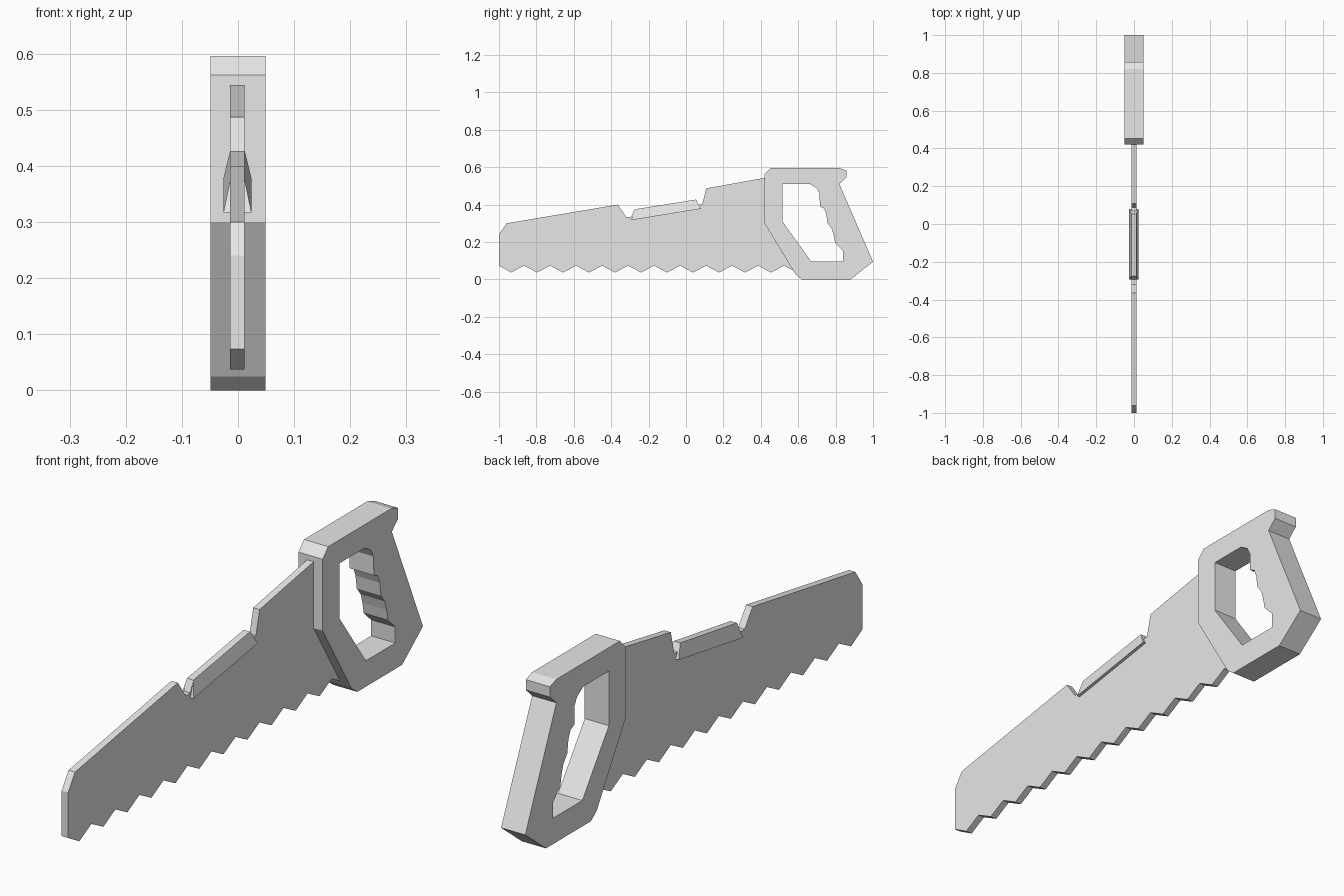
import bpy, bmesh

cube = bpy.data.objects.get("Cube")
if cube:
    bpy.data.objects.remove(cube, do_unlink=True)

grey = bpy.data.materials.new("light grey")
grey.use_nodes = True
colour = (0.8, 0.8, 0.8, 1)
grey.diffuse_color = colour
grey.node_tree.nodes["Principled BSDF"].inputs["Base Color"].default_value = colour


def slab(name, loops, half, centre=0.0, shape=None):
    """Fill side outlines (y, z), holes included, and extrude them across x."""
    bm = bmesh.new()
    edges = []
    for loop in loops:
        vs = [bm.verts.new((centre - half, y, z)) for y, z in loop]
        edges += [bm.edges.new((v, vs[i - 1])) for i, v in enumerate(vs)]
    bmesh.ops.triangle_fill(bm, edges=edges, use_beauty=True)
    side = bmesh.ops.extrude_face_region(bm, geom=bm.faces[:], use_keep_orig=True)
    moved = [g for g in side["geom"] if isinstance(g, bmesh.types.BMVert)]
    bmesh.ops.translate(bm, verts=moved, vec=(2 * half, 0, 0))
    if shape:
        shape(bm)
    bmesh.ops.recalc_face_normals(bm, faces=bm.faces[:])
    mesh = bpy.data.meshes.new(name)
    bm.to_mesh(mesh)
    bm.free()
    mesh.materials.append(grey)
    obj = bpy.data.objects.new(name, mesh)
    bpy.context.collection.objects.link(obj)
    return obj


MID = -0.001
THIN = 0.013

# Blade: stepped, notched back and a regular row of teeth
back = [(-1, 0.24), (-0.96, 0.30), (-0.365, 0.40), (-0.32, 0.335), (-0.293, 0.335),
        (-0.275, 0.375), (0.053, 0.427), (0.067, 0.40), (0.087, 0.40),
        (0.108, 0.487), (0.42, 0.543), (0.47, 0.543), (0.47, 0.28), (0.61, 0.06)]
pitch = 0.139
teeth = [(-1, 0.074)]
for i in range(11):
    low = -0.935 + i * pitch
    teeth += [(low, 0.037), (low + pitch / 2, 0.074)]
teeth.append((0.59, 0.04))
slab("blade", [back + teeth[::-1]], THIN, MID)


# Back wedge: flush with the blade on top, flared along its lower edge
def flare(bm):
    bm.verts.ensure_lookup_table()
    for y, z in wedge[:2]:
        for v in bm.verts:
            if abs(v.co.y - y) < 0.001 and abs(v.co.z - z) < 0.001:
                v.co.x = MID + (0.025 if v.co.x > MID else -0.025)


wedge = [(-0.293, 0.317), (0.08, 0.378), (0.053, 0.427), (-0.275, 0.375)]
slab("back_wedge", [wedge], THIN, MID, flare)

# Handle: thick faceted frame with a finger-grooved opening
frame = [(0.42, 0.562), (0.452, 0.596), (0.82, 0.596), (0.857, 0.583), (0.857, 0.545),
         (0.82, 0.51), (1, 0.095), (0.88, 0), (0.62, 0), (0.587, 0.025), (0.42, 0.30)]
grip = [(0.516, 0.51), (0.663, 0.51), (0.70, 0.487), (0.714, 0.46), (0.716, 0.39),
        (0.738, 0.38), (0.75, 0.35), (0.757, 0.30), (0.78, 0.27), (0.79, 0.235),
        (0.797, 0.195), (0.838, 0.155), (0.84, 0.095), (0.67, 0.095), (0.516, 0.31)]
slab("handle", [frame, grip], 0.049)
